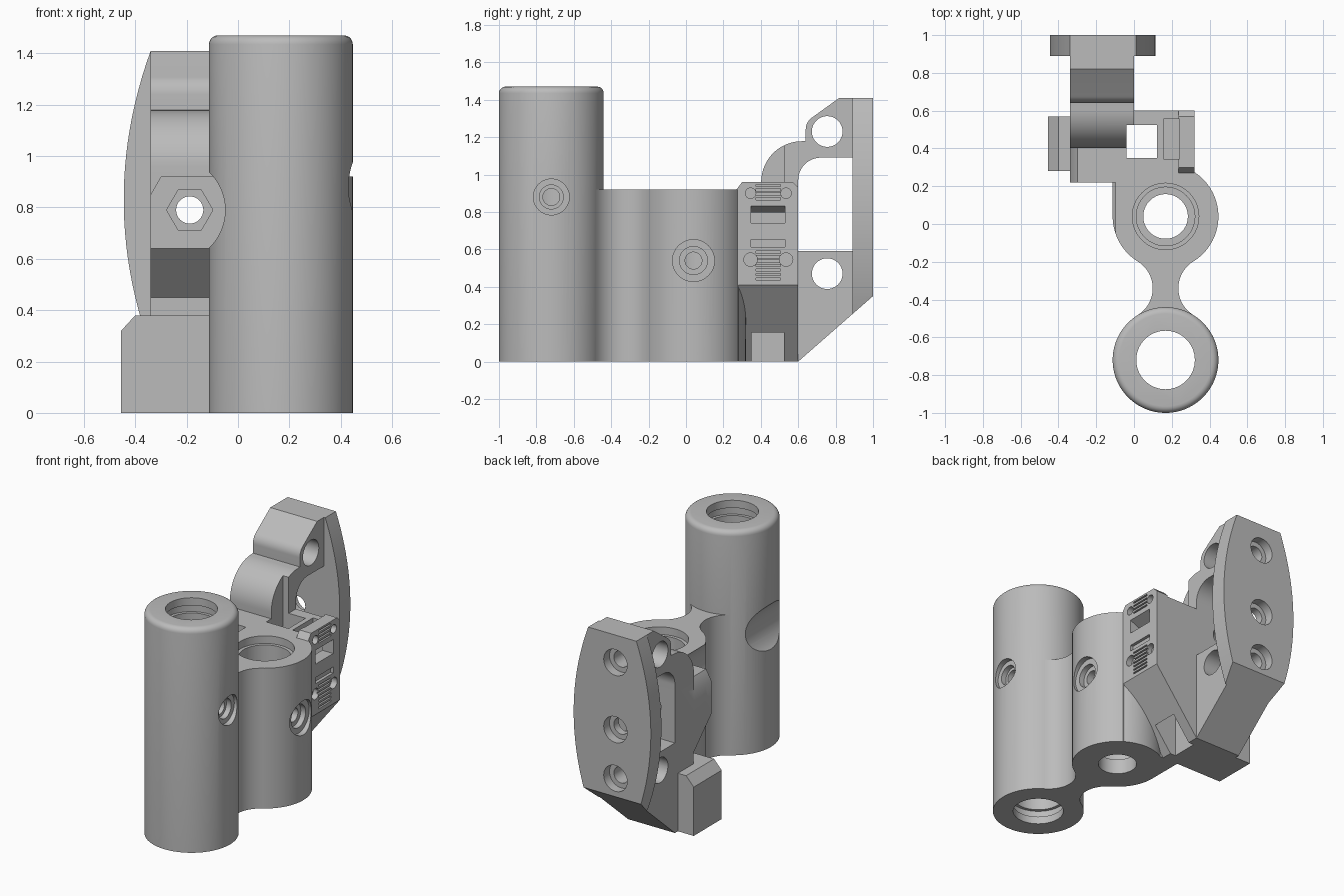
import bpy, bmesh
from math import cos, sin, pi, radians, sqrt

if "Cube" in bpy.data.objects:
    bpy.data.objects.remove(bpy.data.objects["Cube"])

grey = bpy.data.materials.new("plain_grey")
grey.use_nodes = True
colour = (0.5, 0.5, 0.5, 1)
grey.diffuse_color = colour
grey.node_tree.nodes["Principled BSDF"].inputs["Base Color"].default_value = colour


def prism(name, pts, axis, lo, hi):
    """Extrude a 2D profile along an axis; x uses (y,z), y uses (x,z), z uses (x,y)."""
    place = {"x": lambda p, t: (t, p[0], p[1]),
             "y": lambda p, t: (p[0], t, p[1]),
             "z": lambda p, t: (p[0], p[1], t)}[axis]
    bm = bmesh.new()
    ends = [[bm.verts.new(place(p, t)) for p in pts] for t in (lo, hi)]
    n = len(pts)
    for ring in ends:
        bm.faces.new(ring)
    for i in range(n):
        j = (i + 1) % n
        bm.faces.new((ends[0][i], ends[0][j], ends[1][j], ends[1][i]))
    bmesh.ops.recalc_face_normals(bm, faces=bm.faces)
    mesh = bpy.data.meshes.new(name)
    bm.to_mesh(mesh)
    bm.free()
    mesh.materials.append(grey)
    obj = bpy.data.objects.new(name, mesh)
    bpy.context.collection.objects.link(obj)
    return obj


def arc(cx, cy, r, a, b, n=24):
    return [(cx + r * cos(radians(a + (b - a) * i / n)),
             cy + r * sin(radians(a + (b - a) * i / n))) for i in range(n + 1)]


def cyl(name, cx, cy, r, axis, lo, hi, n=64):
    return prism(name, arc(cx, cy, r, 0, 360, n)[:-1], axis, lo, hi)


def box(name, x, y, z):
    return prism(name, [(x[0], y[0]), (x[1], y[0]), (x[1], y[1]), (x[0], y[1])], "z", *z)


def combine(target, tool, operation):
    mod = target.modifiers.new("combine", "BOOLEAN")
    mod.operation, mod.solver, mod.object = operation, "EXACT", tool
    tool.hide_render = True
    bpy.context.view_layer.objects.active = target
    bpy.ops.object.modifier_apply(modifier=mod.name)
    bpy.data.objects.remove(tool)


TX, FRONT, MID = 0.167, -0.72, 0.04      # tube axes
TOP, DECK, R = 1.47, 0.92, 0.28

# Tall front tube with a rounded top rim
body = cyl("bracket_body", TX, FRONT, R, "z", 0, TOP, 96)
bm = bmesh.new()
bm.from_mesh(body.data)
rim = [e for e in bm.edges if all(v.co.z > TOP - 0.001 for v in e.verts)]
bmesh.ops.bevel(bm, geom=rim, offset=0.035, segments=5, affect="EDGES", profile=0.5)
bm.to_mesh(body.data)
bm.free()

# Web with concave sides, tangent to both tubes
half, waist, wy = (MID - FRONT) / 2, 0.068, (MID + FRONT) / 2
wr = (waist ** 2 + half ** 2 - R ** 2) / (2 * (R - waist))
wc = sqrt((R + wr) ** 2 - half ** 2)
ang = math_ang = 57.8
web_pts = (arc(TX + wc, wy, wr, 180 + ang, 180 - ang) + [(TX, MID)]
           + arc(TX - wc, wy, wr, ang, -ang) + [(TX, FRONT)])
web = prism("web", web_pts, "z", 0, DECK)

# Short middle tube and the filler joining it to the block
mid_tube = cyl("middle_tube", TX, MID, R, "z", 0, DECK, 96)
filler = box("filler", (TX - R, 0.32), (MID, 0.3), (0, DECK))
foot_slope = prism("foot_trim", [(0, 0), (0.32, 0.41), (0.5, 0.64), (0.5, -0.1), (0, -0.1)],
                   "y", 0.28, 0.31)
combine(filler, foot_slope, "DIFFERENCE")

# Block with a sloping underside, and the raised belt panel
block = prism("block", [(-0.34, DECK), (-0.34, 0.45), (-0.11, 0.45), (-0.11, 0), (0, 0),
                        (0.32, 0.41), (0.32, DECK)], "y", 0.28, 0.6)
undercut = prism("undercut", [(0.2, 0.66), (0.41, 0.45), (0.41, 0.3), (0.2, 0.3)],
                 "x", -0.4, -0.111)
combine(block, undercut, "DIFFERENCE")
panel = prism("belt_panel", [(0.27, 0.41), (0.27, 0.92), (0.3, 0.96), (0.57, 0.96),
                             (0.6, 0.93), (0.6, 0.41)], "x", 0.235, 0.32)

# Arm carrying the back plate
arm_pts = ([(0.22, DECK), (0.22, 0.64), (0.41, 0.45), (0.41, 0), (0.6, 0), (1, 0.35),
            (1, 1.41), (0.82, 1.41)] + arc(0.72, 1.24, 0.08, 120, 180, 10)
           + [(0.64, 1.18)] + arc(0.62, 0.96, 0.218, 90, 180) + [(0.402, DECK)])
arm = prism("arm", arm_pts, "x", -0.34, 0)
corner = prism("corner_trim", [(-0.36, 0.815), (-0.29, 0.9375), (-0.36, 0.9375)],
               "y", 0.2, 0.402)

# Bowed back plate, trimmed by the lower slope
plate_pts = []
for side in (1, -1):
    edge = [(-0.165 + side * (0.28 - 0.312 * (z - 0.83) ** 2), z)
            for z in [0.2 + 1.21 * i / 24 for i in range(25)]]
    plate_pts += edge if side == 1 else edge[::-1]
plate = prism("back_plate", plate_pts, "y", 0.89, 1)
slope = prism("slope_trim", [(0.8, 0.175), (1.1, 0.4375), (1.1, 0), (0.8, 0)], "x", -1, 1)
combine(plate, slope, "DIFFERENCE")

# Low side box with chamfered top
side_box = prism("side_box", [(-0.455, 0), (-0.455, 0.32), (-0.4, 0.38), (0, 0.38), (0, 0)],
                 "y", 0.28, 0.57)

for part in (mid_tube, web, filler, block, arm, panel, plate, side_box):
    combine(body, part, "UNION")


def cut(tool):
    combine(body, tool, "DIFFERENCE")


cut(corner)

# Arm window and its two cross holes
cut(prism("window", [(0.6, 0.59), (0.89, 0.59), (0.89, 1.09)]
          + arc(0.72, 0.97, 0.12, 90, 180), "x", -0.4, 0.05))
for z in (0.47, 1.23):
    cut(cyl("cross_hole", 0.755, z, 0.082, "x", -0.4, 0.05))

# Screw holes through the plate, the middle one reaching a hexagonal nut pocket
BX = -0.188
for z, start in ((0.47, 0.7), (0.79, 0.1), (1.23, 0.7)):
    cut(cyl("plate_screw", BX, z, 0.053, "y", start, 1.1, 32))
    cut(cyl("plate_counterbore", BX, z, 0.085, "y", 0.94, 1.1, 48))
cut(cyl("nut_pocket", BX, 0.79, 0.09, "y", 0.1, 0.3, 6))

# Tool clearance scooped from the tubes
cut(cyl("clearance", -0.255, 0.79, 0.205, "y", -1.1, 0.22, 96))

# Tube bores with inner steps
cut(cyl("front_bore", TX, FRONT, 0.155, "z", -0.1, 1.6))
for lo, hi in ((0.05, 0.1), (TOP - 0.1, TOP - 0.05)):
    cut(cyl("bore_groove", TX, FRONT, 0.175, "z", lo, hi))
for r, lo in ((0.118, -0.1), (0.155, 0.1), (0.176, DECK - 0.05)):
    cut(cyl("middle_bore", TX, MID, r, "z", lo, 1.1))

# Stepped grub screw holes on the tubes
for y, z, r in ((FRONT, 0.88, 0.096), (MID, 0.54, 0.112)):
    for radius, start in ((0.045, TX), (r * 0.67, 0.375), (r, 0.41)):
        cut(cyl("grub_hole", y, z, radius, "x", start, 0.6, 48))

# Square shaft and belt pocket in the block
cut(box("shaft", (-0.04, 0.122), (0.35, 0.525), (-0.1, 1.3)))
cut(box("belt_pocket", (0.155, 0.24), (0.345, 0.555), (0.62, 1.1)))

# Belt panel windows, holes and tooth grooves
cut(prism("panel_window", [(0.2, 0.74), (0.34, 0.74), (0.34, 0.84), (0.2, 0.78)],
          "y", 0.348, 0.53))
cut(box("panel_slot", (0.3, 0.34), (0.348, 0.53), (0.612, 0.652)))
for y in (0.345, 0.535):
    for z, r in ((0.9, 0.028), (0.545, 0.036)):
        cut(cyl("panel_hole", y, z, r, "x", 0.28, 0.34, 24))
for base, count in ((0.865, 4), (0.435, 7)):
    for i in range(count):
        z = base + 0.024 * i
        cut(box("tooth_groove", (0.308, 0.34), (0.375, 0.505), (z, z + 0.011)))

bpy.ops.object.select_all(action="DESELECT")
body.select_set(True)
bpy.context.view_layer.objects.active = body
bpy.ops.object.shade_smooth_by_angle(angle=radians(30))
